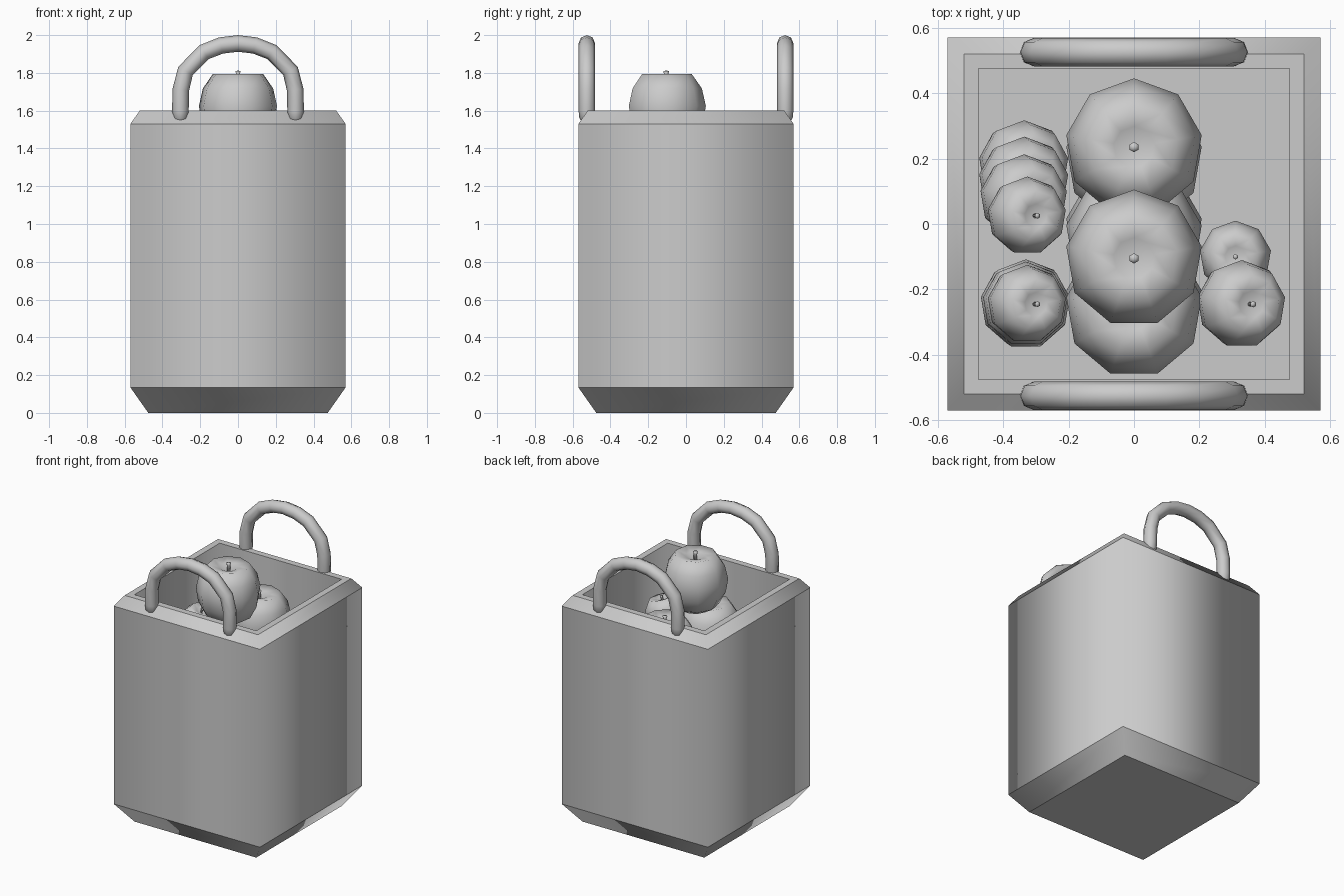
import bpy, bmesh, math
from mathutils import Matrix, Vector

if "Cube" in bpy.data.objects:
    bpy.data.objects.remove(bpy.data.objects["Cube"])


def finish(name, bm):
    bmesh.ops.recalc_face_normals(bm, faces=bm.faces)
    mesh = bpy.data.meshes.new(name)
    bm.to_mesh(mesh)
    bm.free()
    ob = bpy.data.objects.new(name, mesh)
    bpy.context.collection.objects.link(ob)
    return ob


def lathe(bm, profile, sides, mat):
    """Revolve (radius, z) points; a zero radius becomes a pole."""
    rings = []
    for r, z in profile:
        n = 1 if r == 0 else sides
        rings.append([bm.verts.new(mat @ Vector((
            r * math.cos(math.pi / 2 + i * math.tau / sides),
            r * math.sin(math.pi / 2 + i * math.tau / sides), z))) for i in range(n)])
    for a, b in zip(rings, rings[1:]):
        for i in range(sides):
            j = (i + 1) % sides
            quad = [a[i % len(a)], a[j % len(a)], b[j % len(b)], b[i % len(b)]]
            bm.faces.new(list(dict.fromkeys(quad)))


# Bag: square rings up the outside, over the rim and down the inside
bm = bmesh.new()
rings = []
for h, z in [(.475, 0), (.57, .135), (.57, 1.53), (.52, 1.60), (.475, 1.60), (.475, .10)]:
    rings.append([bm.verts.new((sx * h, sy * h, z))
                  for sx, sy in ((-1, -1), (1, -1), (1, 1), (-1, 1))])
for a, b in zip(rings, rings[1:]):
    for i in range(4):
        j = (i + 1) % 4
        bm.faces.new((a[i], a[j], b[j], b[i]))
bm.faces.new(rings[0][::-1])
bm.faces.new(rings[-1])
for f in bm.faces:
    f.smooth = True
for e in bm.edges:  # level edges stay crisp, upright corners are shaded soft
    if abs(e.verts[0].co.z - e.verts[1].co.z) < 1e-5:
        e.smooth = False
finish("bag", bm)

# Handles: bent tubes with rounded ends (x, z, radius factor)
half = [(.305, 1.537, .45), (.305, 1.56, .9), (.305, 1.60, 1), (.303, 1.71, 1),
        (.278, 1.81, 1), (.18, 1.91, 1), (.09, 1.945, 1)]
path = half + [(0, 1.956, 1)] + [(-x, z, r) for x, z, r in reversed(half)]
for name, y in (("front_handle", -.525), ("back_handle", .525)):
    cu = bpy.data.curves.new(name, 'CURVE')
    cu.dimensions = '3D'
    cu.bevel_depth = .044
    cu.bevel_resolution = 2
    cu.use_fill_caps = True
    sp = cu.splines.new('POLY')
    sp.points.add(len(path) - 1)
    for p, (x, z, r) in zip(sp.points, path):
        p.co = (x, y, z, 1)
        p.radius = r
    ob = bpy.data.objects.new(name, cu)
    bpy.context.collection.objects.link(ob)
    bpy.ops.object.select_all(action='DESELECT')
    ob.select_set(True)
    bpy.context.view_layer.objects.active = ob
    bpy.ops.object.convert(target='MESH')
    bpy.context.object.data.shade_smooth()

# Fruit: nine-sided apples with a dimple and a stub stem
BODY = [(0, -.80), (.38, -.93), (.72, -.72), (.93, -.32), (1, .12),
        (.90, .56), (.64, .93), (.30, .86), (0, .72)]
STEM = [(0, .70), (.055, .70), (.055, .92), (.075, 1.0), (0, 1.01)]


def apple(name, x, y, z, r, tilt=0):
    mat = (Matrix.Translation((x, y, z)) @ Matrix.Rotation(math.radians(tilt), 4, 'Y')
           @ Matrix.Scale(r, 4))
    bm = bmesh.new()
    lathe(bm, BODY, 9, mat)
    lathe(bm, STEM, 6, mat)
    finish(name, bm).data.shade_smooth()


# Large apples in the middle of the bag, top to bottom
for i, (y, z) in enumerate([(-.105, 1.60), (.235, 1.275), (-.26, 1.20), (-.04, .92),
                            (.20, .60), (-.24, .55), (-.02, .31)]):
    apple(f"large_apple_{i + 1}", 0, y, z, .21)

# Small apples down the two sides
small = [(-.33, .025, 1.245, .12), (-.34, .08, 1.00, .133), (-.34, .13, .74, .137),
         (-.34, .18, .48, .137), (-.33, -.245, 1.20, .12), (-.335, -.245, .95, .13),
         (-.335, -.245, .70, .137), (.325, -.245, 1.22, .135), (.325, -.245, .72, .13)]
for i, (x, y, z, r) in enumerate(small):
    apple(f"small_apple_{i + 1}", x, y, z, r, 17)
apple("small_apple_upright", .31, -.10, 1.00, .11)
